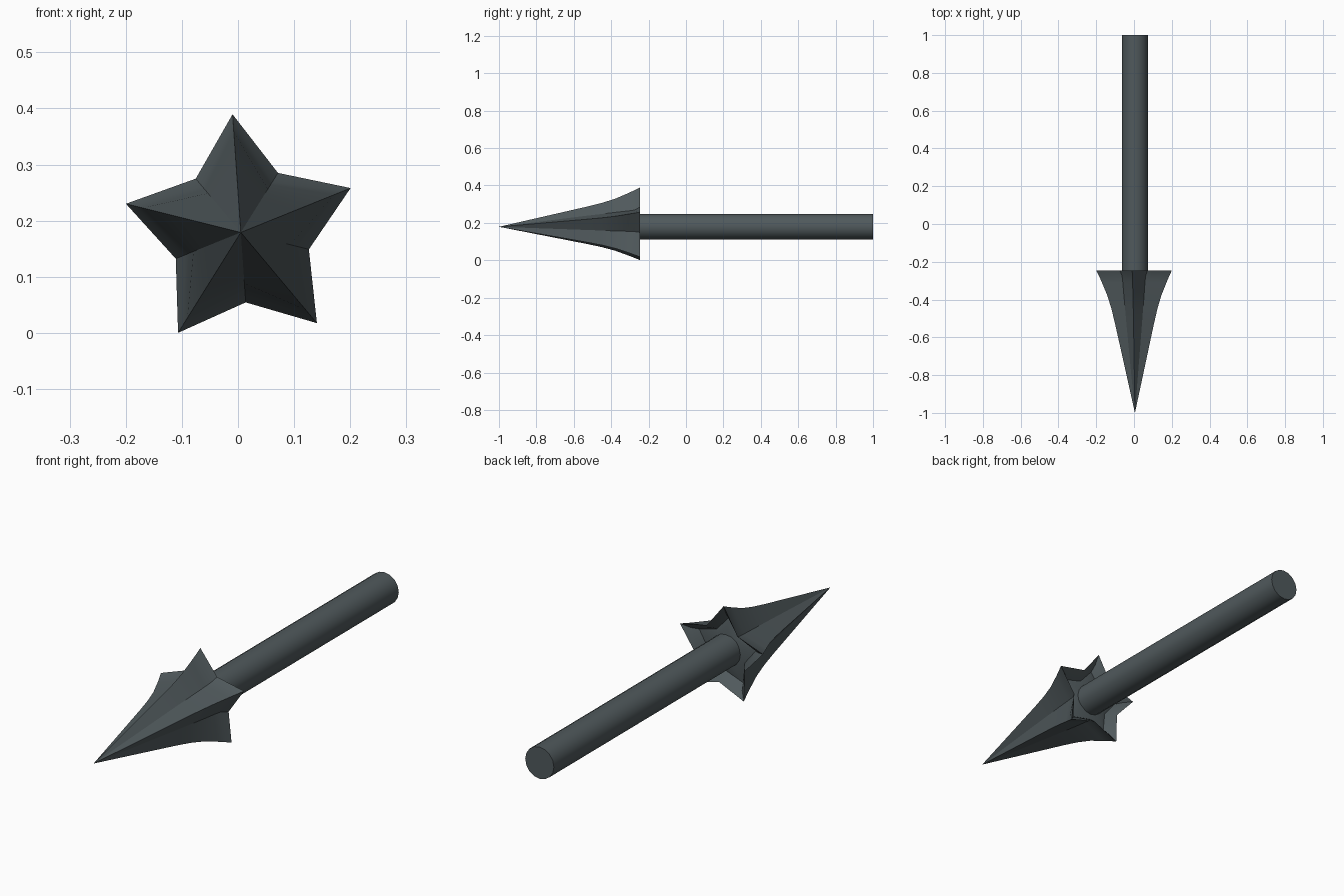
import bpy, bmesh, math
from mathutils import Matrix

if "Cube" in bpy.data.objects:
    bpy.data.objects.remove(bpy.data.objects["Cube"])

CX, CZ = 0.005, 0.179        # long axis of the arrow
steel = bpy.data.materials.new("dark slate grey")
steel.diffuse_color = (0.08, 0.1, 0.107, 1)
steel.use_nodes = True
steel.node_tree.nodes["Principled BSDF"].inputs["Base Color"].default_value = steel.diffuse_color


def finish(bm, name):
    bmesh.ops.recalc_face_normals(bm, faces=bm.faces)
    me = bpy.data.meshes.new(name)
    bm.to_mesh(me)
    bm.free()
    me.materials.append(steel)
    ob = bpy.data.objects.new(name, me)
    bpy.context.collection.objects.link(ob)
    bpy.ops.object.select_all(action='DESELECT')
    ob.select_set(True)
    bpy.context.view_layer.objects.active = ob
    bpy.ops.object.shade_smooth_by_angle(angle=math.radians(30))
    return ob


# Star-section head: rings of (y, ridge radius, valley radius),
# flaring back to the rim, then folding into a shallow rear recess
rings = [(-0.53, 0.108, 0.070), (-0.45, 0.128, 0.081), (-0.38, 0.150, 0.091),
         (-0.31, 0.180, 0.100), (-0.275, 0.196, 0.106), (-0.245, 0.211, 0.125),
         (-0.265, 0.170, 0.108), (-0.290, 0.145, 0.092), (-0.285, 0.115, 0.078)]
bm = bmesh.new()
loops = []
for y, ridge, valley in rings:
    loop = []
    for i in range(10):
        a = math.radians(94 + 36 * i)
        r = valley if i % 2 else ridge
        loop.append(bm.verts.new((CX + r * math.cos(a), y, CZ + r * math.sin(a))))
    loops.append(loop)
tip = bm.verts.new((CX, -1, CZ))
floor = bm.verts.new((CX, -0.275, CZ))
for i in range(10):
    j = (i + 1) % 10
    bm.faces.new((tip, loops[0][i], loops[0][j]))
    for a, b in zip(loops, loops[1:]):
        bm.faces.new((a[i], b[i], b[j], a[j]))
    bm.faces.new((floor, loops[-1][i], loops[-1][j]))
finish(bm, "star_head")

# Round shaft
y0, y1 = -0.29, 1.0
bm = bmesh.new()
bmesh.ops.create_cone(bm, cap_ends=True, segments=16, radius1=0.069, radius2=0.069,
                      depth=y1 - y0,
                      matrix=Matrix.Translation((CX, (y0 + y1) / 2, CZ))
                      @ Matrix.Rotation(math.pi / 2, 4, 'X'))
finish(bm, "shaft")
